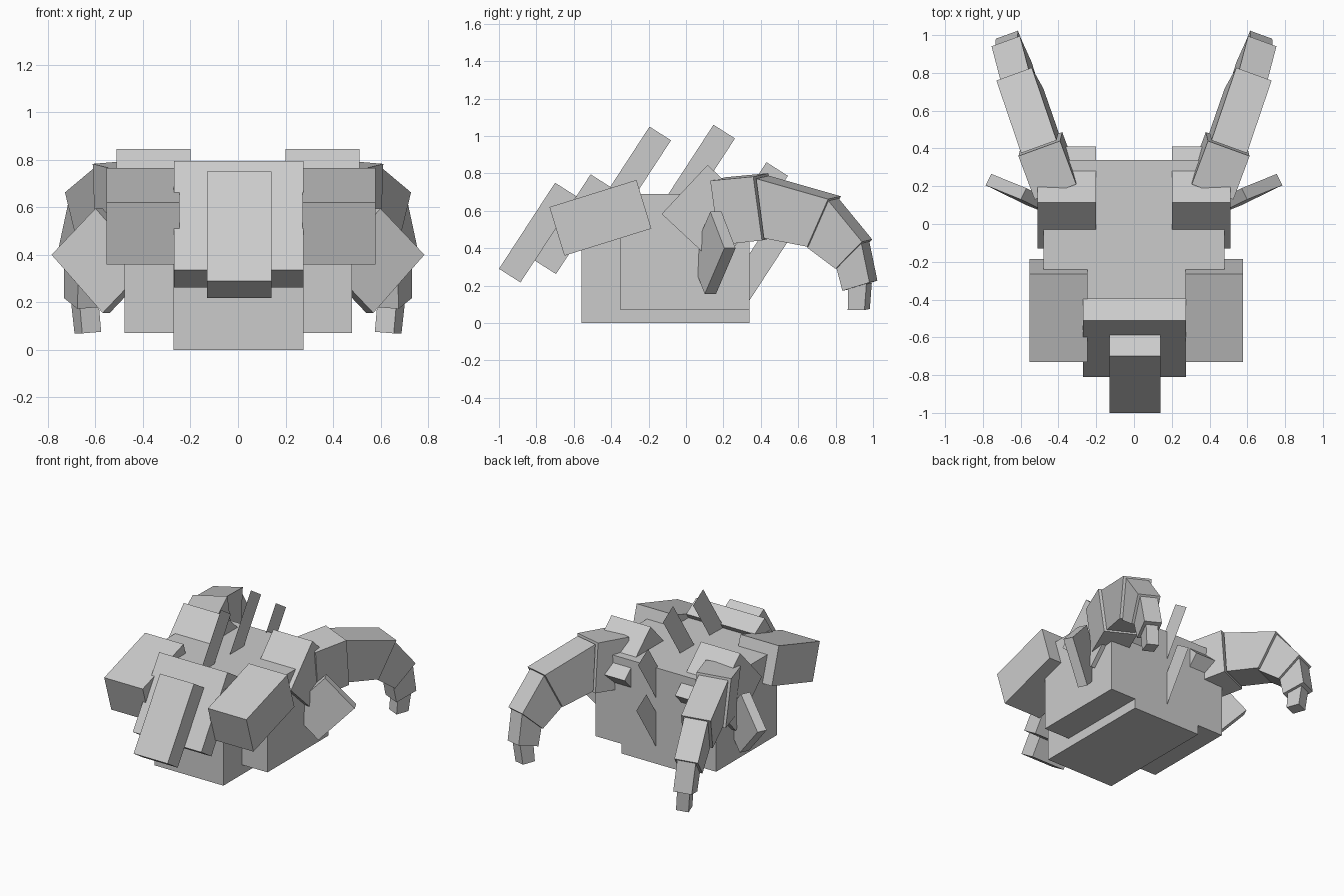
import bpy, bmesh, math
from mathutils import Vector

if "Cube" in bpy.data.objects:
    bpy.data.objects.remove(bpy.data.objects["Cube"])

GREY = (0.6, 0.6, 0.6, 1)
mat = bpy.data.materials.new("plain grey")
mat.use_nodes = True
mat.diffuse_color = GREY
mat.node_tree.nodes["Principled BSDF"].inputs["Base Color"].default_value = GREY


def finish(name, bm):
    bmesh.ops.recalc_face_normals(bm, faces=bm.faces)
    mesh = bpy.data.meshes.new(name)
    bm.to_mesh(mesh)
    bm.free()
    mesh.materials.append(mat)
    obj = bpy.data.objects.new(name, mesh)
    bpy.context.collection.objects.link(obj)
    return obj


def prism(name, points, sweep):
    """Face through the points, swept along a vector into a solid."""
    bm = bmesh.new()
    sweep = Vector(sweep)
    face = bm.faces.new([bm.verts.new(p) for p in points])
    if sweep.length > 0:
        geom = bmesh.ops.extrude_face_region(bm, geom=[face], use_keep_orig=True)["geom"]
        new = [v for v in geom if isinstance(v, bmesh.types.BMVert)]
        bmesh.ops.translate(bm, verts=new, vec=sweep)
    return finish(name, bm)


def side_block(name, x0, x1, corner, along, across):
    """Block spanning x0..x1 with a tilted rectangular (y, z) section."""
    c, a, b = Vector(corner), Vector(along), Vector(across)
    section = [c, c + a, c + a + b, c + b]
    return prism(name, [(x0, p.x, p.y) for p in section], (x1 - x0, 0, 0))


# Body: narrow deep core and wider, raised flanks
side_block("body_core", -0.272, 0.276, (-0.56, 0), (0.9, 0), (0, 0.688))
side_block("body_flanks", -0.478, 0.48, (-0.35, 0.07), (0.69, 0), (0, 0.62))

# Head plate and snout share one slope
slope, depth = (-0.30, -0.46), (0.115, -0.073)
side_block("head_plate", -0.27, 0.275, (-0.51, 0.795), slope, depth)
side_block("snout", -0.13, 0.14, (-0.70, 0.75), slope, depth)

# Paper-thin back fins on the centre line
for i, tip in enumerate([(-0.195, 1.05), (0.147, 1.06), (0.43, 0.86), (0.45, 0.54)]):
    side_block(f"back_fin_{i + 1}", 0, 0, tip, slope, depth)

yaw, roll = math.radians(20), math.radians(4.5)
# Tail segments: section in the tail's own plane, then width
tail = [
    (0.235, [(-0.245, 0), (0, 0.022), (0.04, -0.32), (-0.205, -0.345)]),
    (0.20, [(0.01, 0.01), (0.416, -0.10), (0.29, -0.355), (0.045, -0.31)]),
    (0.16, [(0.41, -0.11), (0.595, -0.33), (0.44, -0.475), (0.28, -0.36)]),
    (0.125, [(0.585, -0.34), (0.625, -0.55), (0.47, -0.595), (0.44, -0.475)]),
    (0.085, [(0.495, -0.57), (0.49, -0.70), (0.585, -0.70), (0.60, -0.56)]),
]

for side, m in (("left", 1), ("right", -1)):
    # Front arms
    shift = 0.425 if m > 0 else -0.4
    side_block(f"{side}_arm", shift - 0.153, shift + 0.153,
               (-0.73, 0.62), (0.465, 0.145), (0.08, -0.26))
    # Tilted blocks at the tail roots
    side_block(f"{side}_hip", 0.2 * m, 0.512 * m,
               (-0.13, 0.583), (0.245, 0.262), (0.295, -0.275))
    # Square side flippers standing on a corner
    top, outer = Vector((0.60 * m, 0.13, 0.595)), Vector((0.785 * m, 0.205, 0.40))
    low = Vector((0.57 * m, 0.10, 0.155))
    prism(f"{side}_flipper", [top, outer, low, top + low - outer], (-0.03 * m, 0.06, 0))
    # Curled tail
    along = Vector((m * math.sin(yaw), math.cos(yaw), 0))
    out = Vector((m * math.cos(yaw), -math.sin(yaw), 0))
    up = out * math.sin(roll) + Vector((0, 0, math.cos(roll)))
    wide = out * math.cos(roll) - Vector((0, 0, math.sin(roll)))
    root = Vector((0.50 * m, 0.40, 0.77))
    for i, (width, section) in enumerate(tail):
        pts = [root + along * s + up * t - wide * width / 2 for s, t in section]
        prism(f"{side}_tail_{i + 1}", pts, wide * width)
